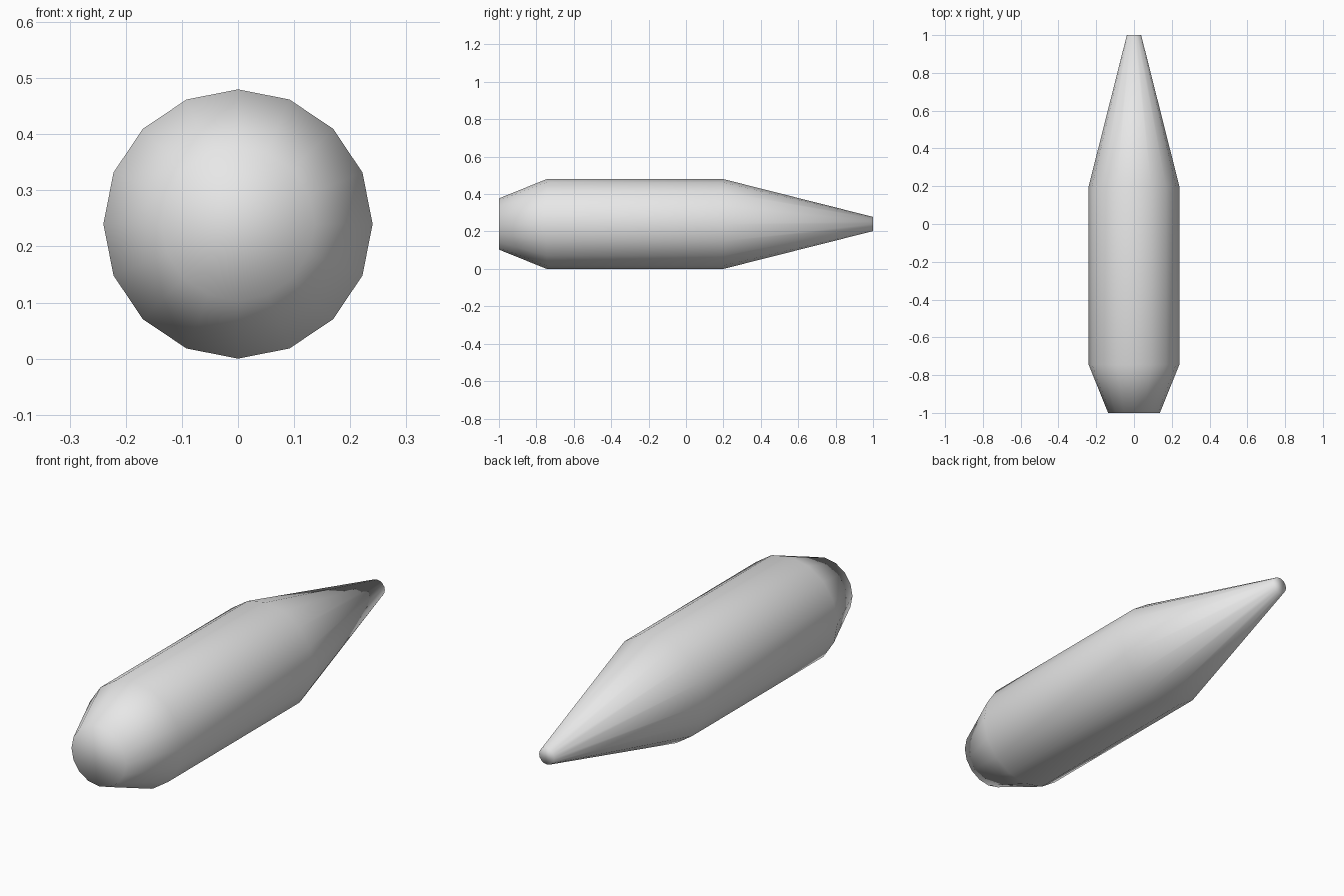
import bpy, bmesh, math

if "Cube" in bpy.data.objects:
    bpy.data.objects.remove(bpy.data.objects["Cube"])

SIDES = 16
AXIS_Z = 0.24
# (y, radius) profile from blunt front to pointed back
PROFILE = [(-1.0, 0.137), (-0.745, 0.24), (0.2, 0.24), (1.0, 0.038)]

grey = bpy.data.materials.new("light grey")
grey.diffuse_color = (0.8, 0.8, 0.8, 1)
grey.use_nodes = True
grey.node_tree.nodes["Principled BSDF"].inputs["Base Color"].default_value = grey.diffuse_color

# Body: rings along y, bridged, with capped ends
bm = bmesh.new()
rings = []
for y, r in PROFILE:
    rings.append([bm.verts.new((r * math.cos(2 * math.pi * i / SIDES), y,
                                AXIS_Z + r * math.sin(2 * math.pi * i / SIDES)))
                  for i in range(SIDES)])
for a, b in zip(rings, rings[1:]):
    for i in range(SIDES):
        j = (i + 1) % SIDES
        bm.faces.new((a[i], a[j], b[j], b[i]))
bm.faces.new(rings[0])
bm.faces.new(rings[-1])
bmesh.ops.recalc_face_normals(bm, faces=bm.faces[:])
for f in bm.faces:
    f.smooth = True

mesh = bpy.data.meshes.new("tapered_body")
bm.to_mesh(mesh)
bm.free()
mesh.materials.append(grey)
bpy.context.collection.objects.link(bpy.data.objects.new("tapered_body", mesh))
